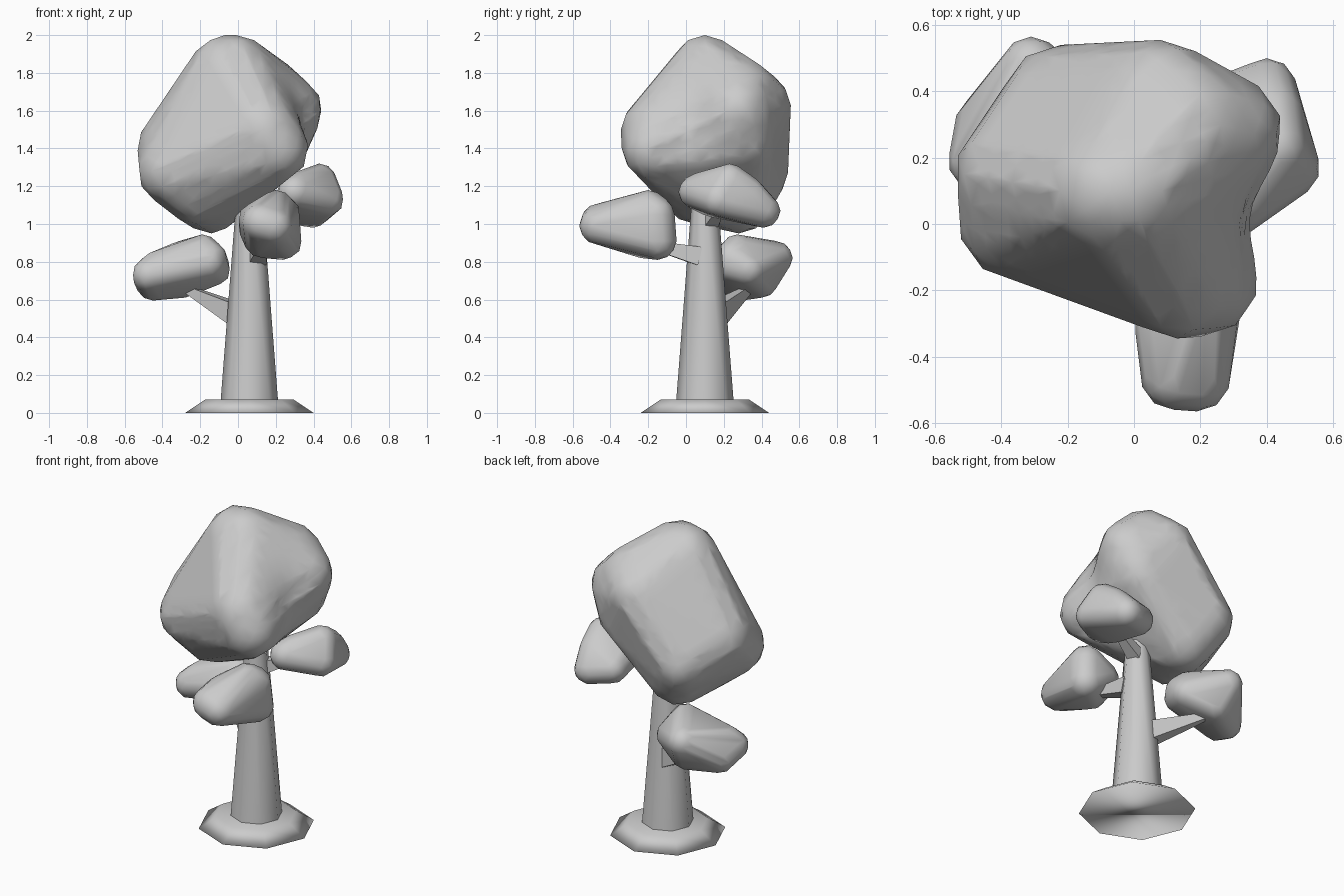
import bpy, bmesh, math
from mathutils import Vector, Matrix

if "Cube" in bpy.data.objects:
    bpy.data.objects.remove(bpy.data.objects["Cube"])


def finish(bm, name, angle):
    bmesh.ops.recalc_face_normals(bm, faces=bm.faces)
    me = bpy.data.meshes.new(name)
    bm.to_mesh(me)
    bm.free()
    ob = bpy.data.objects.new(name, me)
    bpy.context.collection.objects.link(ob)
    bpy.ops.object.select_all(action='DESELECT')
    ob.select_set(True)
    bpy.context.view_layer.objects.active = ob
    bpy.ops.object.shade_smooth_by_angle(angle=angle)
    return ob


def taper(name, a, b, ra, rb, sides=8, angle=0.9, roll=0.0):
    """Tapered prism from point a to point b."""
    a, b = Vector(a), Vector(b)
    d = b - a
    bm = bmesh.new()
    rot = Matrix.Rotation(roll, 4, 'Z')
    if abs(d.x) + abs(d.y) > 0.05:
        rot = d.to_track_quat('Z', 'Y').to_matrix().to_4x4() @ rot
    bmesh.ops.create_cone(bm, cap_ends=True, segments=sides, radius1=ra, radius2=rb,
                          depth=d.length, matrix=Matrix.Translation((a + b) / 2) @ rot)
    return finish(bm, name, angle)


def branch(name, a, b, ra, rb):
    return taper(name, a, b, ra, rb, 4, 0.5, math.pi / 4)


def foliage(name, r, lumps, dent=None, push=None, reach=0.15):
    """Rounded clump: convex skin stretched over lumps of radius r, with an optional soft dent."""
    bm = bmesh.new()
    for p in lumps:
        bmesh.ops.create_icosphere(bm, subdivisions=2, radius=r, matrix=Matrix.Translation(p))
    pts = [v.co.copy() for v in bm.verts]
    bm.free()
    bm = bmesh.new()
    for p in pts:
        bm.verts.new(p)
    bmesh.ops.convex_hull(bm, input=bm.verts)
    loose = [v for v in bm.verts if not v.link_faces]
    bmesh.ops.delete(bm, geom=loose, context='VERTS')
    if dent:
        for _ in range(3):
            long_edges = [e for e in bm.edges if e.calc_length() > 0.1]
            bmesh.ops.subdivide_edges(bm, edges=long_edges, cuts=1)
            bmesh.ops.triangulate(bm, faces=bm.faces)
        for v in bm.verts:
            d = v.co - Vector(dent)
            d.z *= 0.7
            v.co += Vector(push) * math.exp(-(d.length / reach) ** 2)
    return finish(bm, name, 1.2)


# base mound and trunk
taper("base", (0.06, 0.10, 0), (0.06, 0.10, 0.07), 0.34, 0.235, 8, math.pi)
taper("trunk", (0.06, 0.10, 0.05), (0.06, 0.10, 1.12), 0.153, 0.07)

# branches
branch("left_branch", (0.02, 0.14, 0.51), (-0.30, 0.35, 0.67), 0.085, 0.02)
branch("front_branch", (0.10, 0.07, 0.83), (0.13, -0.22, 0.90), 0.07, 0.025)
branch("right_branch", (0.10, 0.13, 1.02), (0.34, 0.20, 1.12), 0.055, 0.02)

# main crown
foliage("crown", 0.18, [
    (-0.07, 0.10, 1.82), (-0.01, 0.10, 1.82),
    (0.27, 0.27, 1.60), (0.08, 0.375, 1.63), (0.20, 0.30, 1.45), (0.17, 0.30, 1.69),
    (-0.22, 0.36, 1.27), (-0.35, 0.01, 1.28), (-0.36, 0.15, 1.39),
    (-0.14, 0.28, 1.13), (-0.22, 0.05, 1.18),
    (0.20, -0.16, 1.40), (0.13, -0.165, 1.50)],
    dent=(0.40, 0.02, 1.52), push=(-0.06, 0.01, -0.01))

# side clumps
foliage("left_clump", 0.09, [
    (-0.47, 0.19, 0.73), (-0.45, 0.30, 0.685), (-0.19, 0.27, 0.855),
    (-0.31, 0.475, 0.82), (-0.13, 0.33, 0.76), (-0.28, 0.40, 0.70),
    (-0.16, 0.22, 0.79), (-0.15, 0.24, 0.82), (-0.43, 0.22, 0.77)])
foliage("front_clump", 0.10, [
    (0.12, -0.46, 1.01), (0.19, -0.465, 0.99), (0.20, -0.20, 1.08),
    (0.24, -0.15, 0.91), (0.10, -0.17, 0.99), (0.10, -0.30, 1.02),
    (0.23, -0.16, 1.05), (0.13, -0.24, 0.92)])
foliage("right_clump", 0.09, [
    (0.43, 0.23, 1.23), (0.47, 0.17, 1.13), (0.40, 0.41, 1.07),
    (0.27, 0.36, 1.09), (0.30, 0.05, 1.17), (0.29, 0.14, 1.125),
    (0.42, 0.33, 1.16), (0.32, 0.09, 1.19)])
